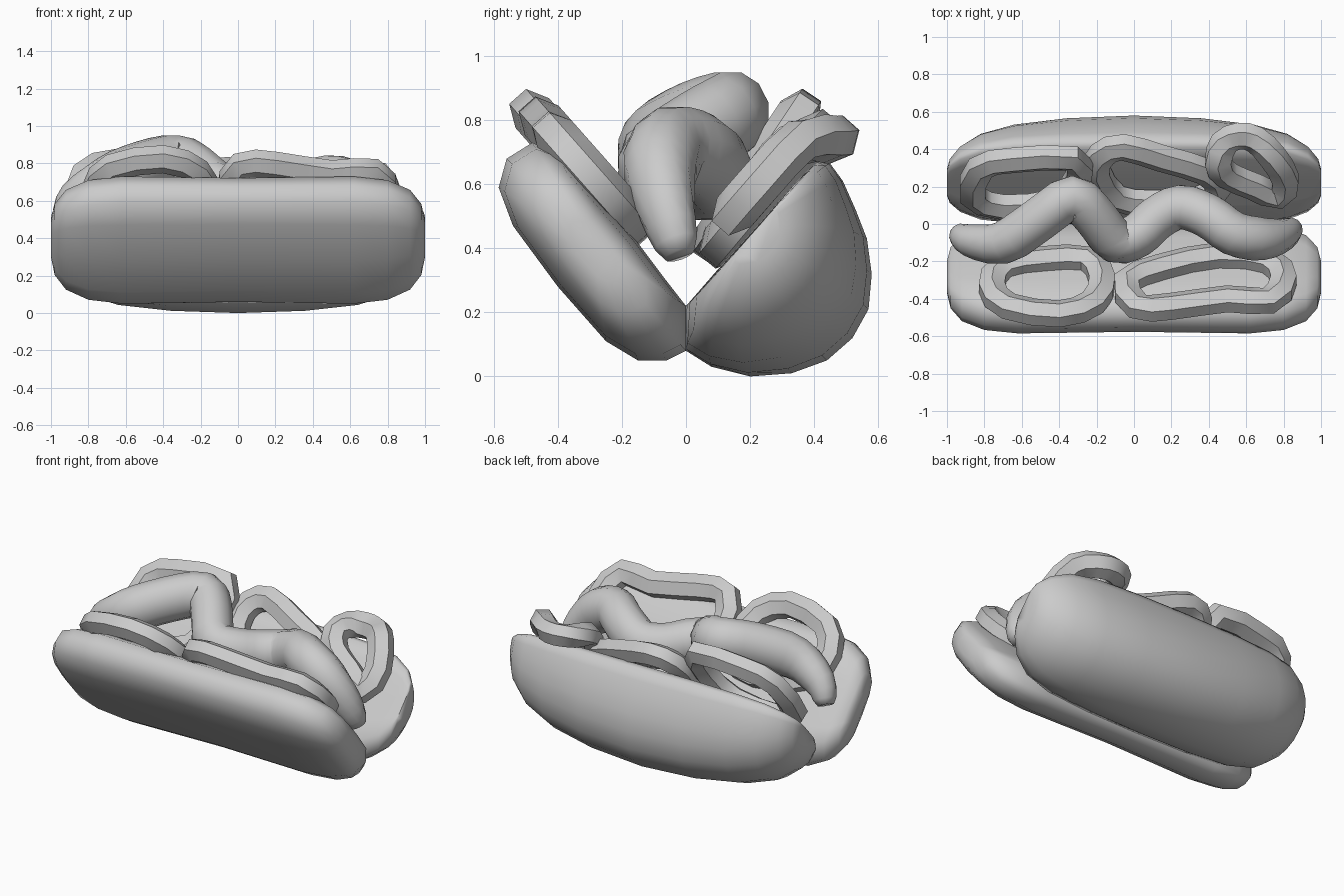
import bpy
import bmesh
from math import cos, sin, tau, radians
from mathutils import Vector

cube = bpy.data.objects.get("Cube")
if cube:
    bpy.data.objects.remove(cube)

grey = bpy.data.materials.new("plain_grey")
grey.use_nodes = True
grey.diffuse_color = (0.6, 0.6, 0.6, 1)
grey.node_tree.nodes["Principled BSDF"].inputs["Base Color"].default_value = (0.6, 0.6, 0.6, 1)


def loft(name, loops, closed=False, angle=60):
    """Skin a list of point loops; cap both ends unless closed."""
    bm = bmesh.new()
    rows = [[bm.verts.new(p) for p in loop] for loop in loops]
    pairs = list(zip(rows, rows[1:]))
    if closed:
        pairs.append((rows[-1], rows[0]))
    else:
        bm.faces.new(rows[0])
        bm.faces.new(rows[-1])
    for a, b in pairs:
        for i in range(len(a)):
            j = (i + 1) % len(a)
            bm.faces.new((a[i], a[j], b[j], b[i]))
    bmesh.ops.recalc_face_normals(bm, faces=bm.faces)
    mesh = bpy.data.meshes.new(name)
    bm.to_mesh(mesh)
    bm.free()
    mesh.materials.append(grey)
    mesh.polygons.foreach_set("use_smooth", [True] * len(mesh.polygons))
    mesh.set_sharp_from_angle(angle=radians(angle))
    obj = bpy.data.objects.new(name, mesh)
    bpy.context.collection.objects.link(obj)
    return obj


def bun(name, profile, center, along, stations):
    """Loft a yz profile along x, narrowing it along and across its flat side."""
    c, u = Vector(center), Vector(along).normalized()
    v = Vector((u.y, -u.x))
    mirrored = [(-x, su, sv) for x, su, sv in reversed(stations) if x > 0] + stations
    loops = []
    for x, su, sv in mirrored:
        loop = []
        for p in profile:
            d = Vector(p) - c
            q = c + u * d.dot(u) * su + v * d.dot(v) * sv
            loop.append((x, q.x, q.y))
        loops.append(loop)
    return loft(name, loops, angle=85)


def spline(points, closed, steps):
    """Round a path by Catmull-Rom interpolation."""
    pts = [Vector(p) for p in points]
    n, out = len(pts), []
    get = (lambda i: pts[i % n]) if closed else (lambda i: pts[max(0, min(n - 1, i))])
    for i in range(n if closed else n - 1):
        a, b, c, d = (get(i + k) for k in (-1, 0, 1, 2))
        for s in range(steps):
            t = s / steps
            out.append(0.5 * (2 * b + (c - a) * t + (2 * a - 5 * b + 4 * c - d) * t ** 2
                              + (3 * b - a - 3 * c + d) * t ** 3))
    return out if closed else out + [pts[-1]]


def tube(name, path, size, up, sides, closed, taper=None, angle=70):
    """Sweep an elliptical section along a path."""
    n, loops = len(path), []
    for i, p in enumerate(path):
        nxt = path[(i + 1) % n] if closed else path[min(i + 1, n - 1)]
        prv = path[i - 1] if closed else path[max(i - 1, 0)]
        t = (nxt - prv).normalized()
        side = t.cross(Vector(up)).normalized()
        top = side.cross(t)
        k = taper(i / (n - 1)) if taper else 1
        loops.append([p + side * size[0] * k * cos(tau * (s + 0.5) / sides)
                      + top * size[1] * k * sin(tau * (s + 0.5) / sides) for s in range(sides)])
    return loft(name, loops, closed, angle)


# Bun halves, meeting at the hinge
bun("front_bun",
    [(0, .08), (0, .22), (-.07, .31), (-.16, .43), (-.29, .58), (-.4, .7), (-.48, .73),
     (-.56, .68), (-.585, .59), (-.54, .47), (-.4, .28), (-.25, .11), (-.15, .05), (-.06, .05)],
    (-.28, .4), (-.66, .75),
    [(0, .98, .95), (.62, 1, 1), (.8, .94, .94), (.92, .78, .8), (.98, .55, .6), (1, .28, .32)])
bun("back_bun",
    [(0, .08), (0, .22), (.1, .335), (.24, .49), (.35, .615), (.41, .67), (.45, .665), (.49, .61),
     (.53, .52), (.565, .43), (.58, .32), (.57, .21), (.52, .12), (.44, .05), (.33, .01), (.2, 0),
     (.08, .03)],
    (.22, .46), (.65, .76),
    [(0, 1, 1), (.36, .99, .95), (.64, .95, .84), (.82, .85, .69), (.93, .66, .5),
     (.985, .45, .32), (1, .28, .18)])

# Wavy filling between the buns
wave = [(-.94, -.05, .5), (-.87, -.09, .61), (-.7, -.1, .71), (-.5, .03, .79), (-.33, .14, .82),
        (-.21, .04, .76), (-.1, -.09, .67), (.02, -.06, .64), (.12, .03, .62), (.25, .09, .63),
        (.4, .04, .69), (.53, -.05, .71), (.68, -.08, .64), (.79, -.06, .52), (.85, -.02, .38)]


def blunt(t):
    end = min(t, 1 - t) / 0.16
    return 0.38 + 0.62 * min(1, end) ** 0.7


tube("wavy_filling", spline(wave, False, 3), (.122, .135), (0, 0, 1), 12, False, blunt)

# Rings resting on the inner bun faces: outline, base height, slope, height limit
rings = {
    "front_left_ring": ([(-.76, -.34), (-.67, -.44), (-.4, -.48), (-.22, -.42), (-.17, -.3),
                         (-.25, -.19), (-.48, -.19), (-.7, -.23)], .28, -1.13, 1),
    "front_right_ring": ([(-.04, -.31), (.02, -.44), (.2, -.44), (.5, -.4), (.72, -.41), (.8, -.3),
                          (.72, -.2), (.45, -.17), (.15, -.23)], .29, -1.13, 1),
    "back_left_ring": ([(-.86, .15), (-.82, .3), (-.65, .34), (-.33, .35), (-.3, .24),
                        (-.42, .12), (-.7, .09)], .29, 1.5, 1),
    "back_middle_ring": ([(-.2, .28), (-.17, .37), (-.06, .41), (.15, .35), (.38, .28),
                          (.45, .2), (.35, .13), (.1, .11), (-.1, .14)], .28, 1.2, .76),
    "back_right_ring": ([(.45, .33), (.48, .43), (.56, .47), (.65, .45), (.74, .36),
                         (.81, .24), (.77, .15), (.64, .2), (.5, .26)], .34, 1.15, .74),
}
for name, (outline, base, slope, limit) in rings.items():
    path = spline([(x, y, min(base + slope * y, limit)) for x, y in outline], True, 2)
    tube(name, path, (.08, .07), (0, -slope, 1), 6, True, angle=50)
